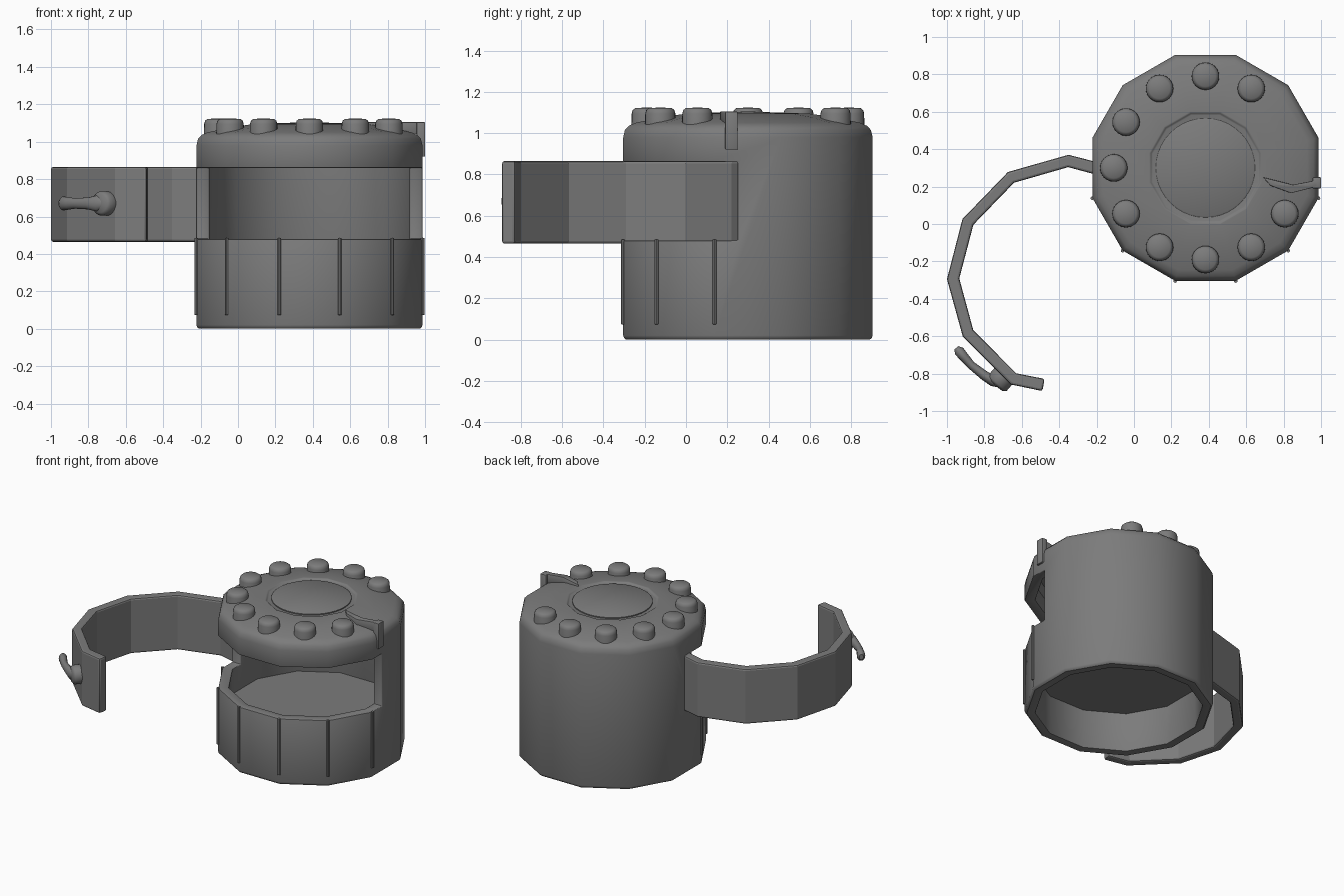
import bpy, bmesh
from math import radians, cos, sin, pi
from mathutils import Vector

if "Cube" in bpy.data.objects:
    bpy.data.objects.remove(bpy.data.objects["Cube"])

C = Vector((0.382, 0.30, 0))
K = 1 / cos(pi / 12)          # apothem -> corner radius of a 12-gon
dark = bpy.data.materials.new("dark_grey")
dark.diffuse_color = (0.2, 0.2, 0.2, 1)
dark.use_nodes = True
dark.node_tree.nodes["Principled BSDF"].inputs["Base Color"].default_value = dark.diffuse_color


def finish(name, bm, smooth=35, bevel=0.0, cutter=None, segs=2):
    bmesh.ops.remove_doubles(bm, verts=bm.verts, dist=1e-5)
    bmesh.ops.recalc_face_normals(bm, faces=bm.faces)
    me = bpy.data.meshes.new(name)
    bm.to_mesh(me)
    bm.free()
    me.materials.append(dark)
    ob = bpy.data.objects.new(name, me)
    bpy.context.collection.objects.link(ob)
    bpy.ops.object.select_all(action='DESELECT')
    bpy.context.view_layer.objects.active = ob
    ob.select_set(True)
    if cutter:
        m = ob.modifiers.new("cut", 'BOOLEAN')
        m.object, m.solver = cutter, 'EXACT'
        bpy.ops.object.modifier_apply(modifier=m.name)
    if bevel:
        m = ob.modifiers.new("bevel", 'BEVEL')
        m.width, m.segments, m.limit_method = bevel, segs, 'ANGLE'
        m.angle_limit = radians(50)
        bpy.ops.object.modifier_apply(modifier=m.name)
    if smooth:
        bpy.ops.object.shade_smooth_by_angle(angle=radians(smooth))
    return ob


def lathe(profile, sides, centre, phase=0.0, closed=False):
    bm = bmesh.new()
    rings = []
    for r, z in profile:
        rings.append([bm.verts.new((centre.x + r * cos(phase + 2 * pi * i / sides),
                                    centre.y + r * sin(phase + 2 * pi * i / sides), centre.z + z))
                      for i in range(sides if r > 0 else 1)])
    pairs = list(zip(rings, rings[1:])) + ([(rings[-1], rings[0])] if closed else [])
    for a, b in pairs:
        for i in range(sides):
            j = (i + 1) % sides
            vs = []
            for v in (a[i % len(a)], a[j % len(a)], b[j % len(b)], b[i % len(b)]):
                if v not in vs:
                    vs.append(v)
            if len(vs) > 2:
                bm.faces.new(vs)
    return bm


def prism(outline, z0, z1):
    bm = bmesh.new()
    lo = [bm.verts.new((x, y, z0)) for x, y in outline]
    hi = [bm.verts.new((x, y, z1)) for x, y in outline]
    bm.faces.new(lo)
    bm.faces.new(hi)
    n = len(lo)
    for i in range(n):
        bm.faces.new((lo[i], lo[(i + 1) % n], hi[(i + 1) % n], hi[i]))
    return bm


# twelve-sided shell with front half opened up
cutter = finish("opening_cutter", prism([(-1, -1), (2, -1), (2, 0.25), (-1, 0.25)], 0.48, 0.86), 0)
prof = [(.535, 0), (.59, 0), (.60, .008), (.604, .02), (.604, .98), (.596, 1.015), (.578, 1.035),
        (.545, 1.05), (.42, 1.077), (.295, 1.095), (.288, 1.085), (0, 1.085), (0, 1.03), (.50, 1.0), (.535, .97)]
finish("body_shell", lathe([(r * K, z) for r, z in prof], 12, C, pi / 12, True),
       35, 0.012, cutter)
bpy.data.objects.remove(cutter)

# inner floor and lid disc
finish("inner_floor", lathe([(0, .285), (.55 * K, .285), (.55 * K, .30), (0, .30)], 12, C, pi / 12))
finish("lid_disc", lathe([(.265, 1.08), (.265, 1.092), (.258, 1.096), (0, 1.105)], 40, C))

# ring of buttons, with a gap on the right for the pointer
for k in range(1, 11):
    a = radians(30 + 30 * k)
    p = C + Vector((0.49 * cos(a), 0.49 * sin(a), 0))
    finish(f"button_{k}", lathe([(.075, 1.0), (.073, 1.095), (.068, 1.112), (.055, 1.122), (0, 1.124)], 24, p, 0), 60)

# ribs on the front corners
for k in range(6):
    a = radians(195 + 30 * k)
    p = C + Vector((0.626 * cos(a), 0.626 * sin(a), 0))
    finish(f"rib_{k + 1}", lathe([(0, .072), (.01, .075), (.01, .485), (0, .487)], 8, p))

# pointer and its tab over the lid edge
finish("pointer", prism([(.69, .25), (.73, .205), (.84, .165), (.98, .20), (.98, .235), (.85, .21)], 1.04, 1.105), 35, .004)
finish("pointer_tab", prism([(.955, .19), (1.0, .19), (1.0, .25), (.955, .25)], .92, 1.105), 35, .005)

# swung-open half-ring door: outer outline, offset inwards
D = Vector((-0.37, -0.26))
outer = [Vector(p) for p in [(-.195, .33), (-.35, .37), (-.674, .278), (-.917, .027), (-1.0, -.295),
                             (-.915, -.603), (-.658, -.858), (-.49, -.893)]]
inner = [p + (D - p).normalized() * .066 for p in outer]
finish("door", prism(outer + inner[::-1], .465, .865), 20, .012)

# latch knob
knob = lathe([(0, -.03), (.055, -.03), (.065, -.01), (.065, .055), (.05, .068), (0, .072)], 24, Vector((0, 0, 0)))
out = Vector((cos(radians(229)), sin(radians(229)), 0))
rot = Vector((0, 0, 1)).rotation_difference(out).to_matrix()
base = Vector((-0.695, -0.81, 0.67))
for v in knob.verts:
    v.co = base + rot @ v.co
finish("latch_knob", knob, 60)

# latch lever: rounded strip swept along a bent path
path = [(-.72, -.855, .02, .03), (-.75, -.84, .03, .045), (-.80, -.81, .026, .032), (-.87, -.755, .022, .028),
        (-.905, -.715, .025, .033), (-.935, -.68, .028, .038), (-.95, -.662, .014, .02)]
lev = bmesh.new()
rings = []
for i, (x, y, w, h) in enumerate(path):
    a, b = path[max(i - 1, 0)], path[min(i + 1, len(path) - 1)]
    n = Vector((-(b[1] - a[1]), b[0] - a[0])).normalized()
    rings.append([lev.verts.new((x + n.x * w * cos(t), y + n.y * w * cos(t), .67 + h * sin(t)))
                  for t in [2 * pi * j / 16 for j in range(16)]])
for a, b in zip(rings, rings[1:]):
    for j in range(16):
        lev.faces.new((a[j], a[(j + 1) % 16], b[(j + 1) % 16], b[j]))
lev.faces.new(rings[0])
lev.faces.new(rings[-1])
finish("latch_lever", lev, 50)
